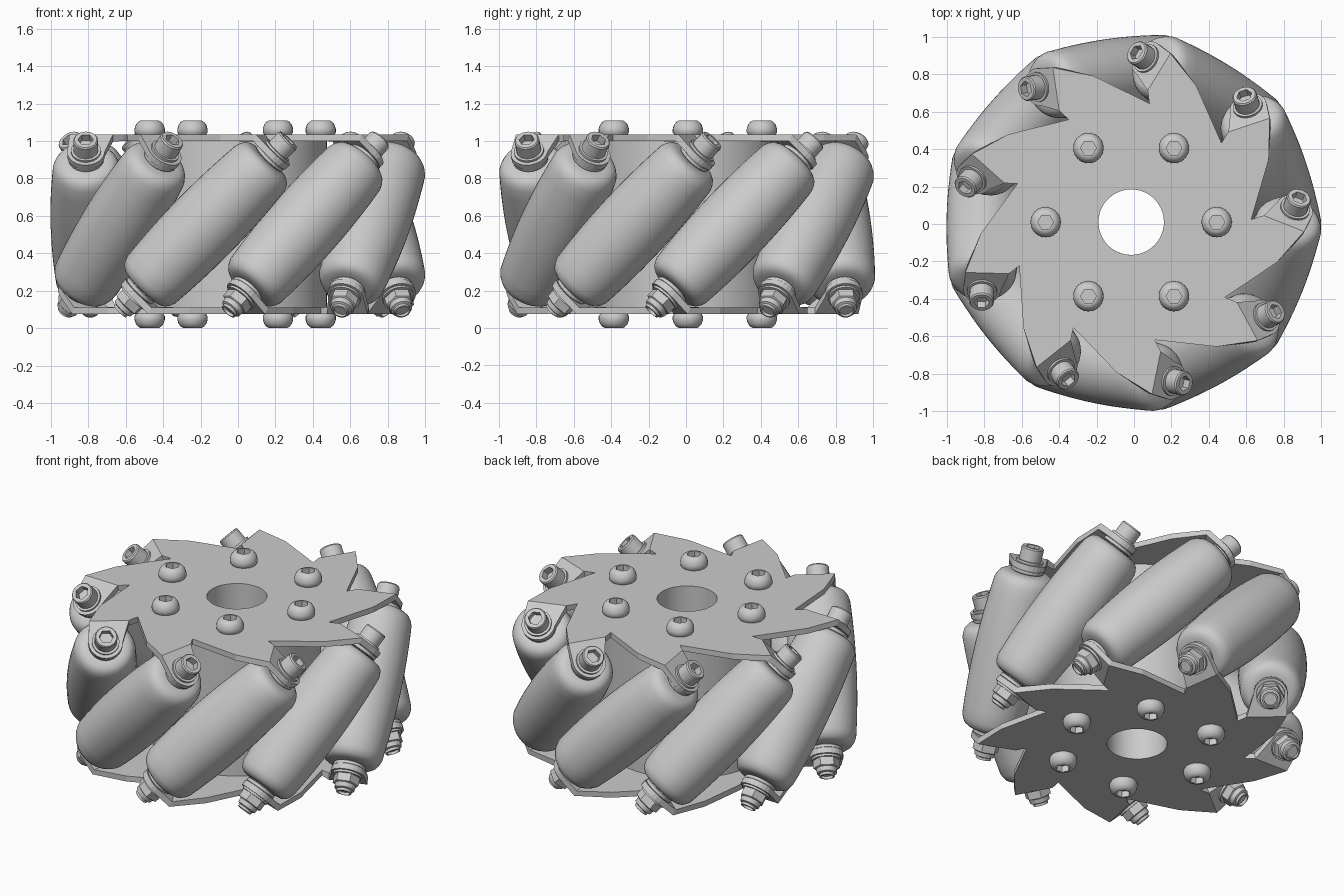
import bpy, bmesh
from math import sin, cos, pi, radians, sqrt, atan2
from mathutils import Matrix

if "Cube" in bpy.data.objects:
    bpy.data.objects.remove(bpy.data.objects["Cube"])

COUNT = 9                     # rollers around the wheel
STEP = 2 * pi / COUNT
START = radians(-21.6)        # direction of the first roller
AXLE = 0.787                  # wheel axis to roller axis
HALF = 0.48                   # outer face of the side plates from mid height
THICK = 0.035
CENTRE = Matrix.Translation((-0.015, 0.01, 0.555))
FLIP = Matrix.Rotation(pi, 4, 'X')

grey = bpy.data.materials.new("plain_grey")
grey.use_nodes = True
grey.diffuse_color = (0.6, 0.6, 0.6, 1)
for node in grey.node_tree.nodes:
    if node.type == 'BSDF_PRINCIPLED':
        node.inputs["Base Color"].default_value = (0.6, 0.6, 0.6, 1)


def to_mesh(bm, name):
    bmesh.ops.remove_doubles(bm, verts=bm.verts, dist=1e-5)
    mesh = bpy.data.meshes.new(name)
    bm.to_mesh(mesh)
    bm.free()
    mesh.materials.append(grey)
    return mesh


def place(mesh, name, matrix):
    obj = bpy.data.objects.new(name, mesh)
    obj.matrix_world = CENTRE @ matrix
    bpy.context.collection.objects.link(obj)
    return obj


def lathe(name, profile, segs=24, closed=False):
    """Turn (radius, height[, hexagonal]) points around z."""
    bm = bmesh.new()
    rings = []
    for r, z, *hexagonal in profile:
        ring = []
        for i in range(segs):
            a = 2 * pi * i / segs
            k = cos(pi / 6) / cos(a % (pi / 3) - pi / 6) if hexagonal else 1
            ring.append(bm.verts.new((r * k * cos(a), r * k * sin(a), z)))
        rings.append(ring)
    pairs = list(zip(rings, rings[1:]))
    if closed:
        pairs.append((rings[-1], rings[0]))
    for low, high in pairs:
        for i in range(segs):
            j = (i + 1) % segs
            bm.faces.new((low[i], low[j], high[j], high[i]))
    if not closed:
        bm.faces.new(rings[0][::-1])
        bm.faces.new(rings[-1])
    bmesh.ops.recalc_face_normals(bm, faces=bm.faces)
    return to_mesh(bm, name)


def spin(k):
    return Matrix.Rotation(START + k * STEP, 4, 'Z')


# Barrel roller: gently crowned, with rounded ends and short necks
def crown(s):
    return 0.2 - 0.115 * s * s


body = [(crown(s), s) for s in [-0.42 + 0.07 * i for i in range(13)]]
end = [(0.17, 0.445), (0.157, 0.465), (0.137, 0.478), (0.11, 0.483), (0.06, 0.483), (0.06, 0.515)]
roller = lathe("roller", [(r, -s) for r, s in end[::-1]] + body + end, 48)

# Small fasteners on each roller axle
washer = lathe("washer", [(0.09, 0.487), (0.095, 0.491), (0.095, 0.508), (0.09, 0.514)])
cap_bolt = lathe("cap_bolt", [
    (0.08, 0.545), (0.08, 0.56), (0.066, 0.56), (0.066, 0.632), (0.06, 0.64),
    (0.042, 0.64, True), (0.042, 0.595, True)])
lock_nut = lathe("lock_nut", [
    (0.085, -0.545), (0.085, -0.56), (0.078, -0.56, True), (0.078, -0.608, True),
    (0.062, -0.613), (0.058, -0.64), (0.045, -0.645), (0.045, -0.66), (0.036, -0.662),
    (0.036, -0.645)])

for k in range(COUNT):
    axis = spin(k) @ Matrix.Translation((AXLE, 0, 0)) @ Matrix.Rotation(-pi / 4, 4, 'X')
    place(roller, f"roller_{k + 1}", axis)
    place(washer, f"upper_washer_{k + 1}", axis)
    place(washer, f"lower_washer_{k + 1}", axis @ FLIP)
    place(cap_bolt, f"cap_bolt_{k + 1}", axis)
    place(lock_nut, f"lock_nut_{k + 1}", axis)

# Central hub tube
inner = HALF - THICK
hub = lathe("hub", [(0.49, -inner), (0.49, inner), (0.176, inner), (0.176, -inner)], 90, True)
place(hub, "hub", Matrix())

# Domed hub bolts with hexagonal sockets
dome = lathe("hub_bolt", [
    (0.074, HALF), (0.081, HALF + 0.012), (0.081, HALF + 0.03), (0.074, HALF + 0.052),
    (0.062, HALF + 0.067), (0.048, HALF + 0.075), (0.042, HALF + 0.075, True),
    (0.042, HALF + 0.035, True)])
for i in range(6):
    turn = Matrix.Rotation(i * pi / 3, 4, 'Z') @ Matrix.Translation((0.457, 0, 0))
    place(dome, f"upper_hub_bolt_{i + 1}", turn)
    place(dome, f"lower_hub_bolt_{i + 1}", turn @ FLIP)

# Saw-toothed side plate with tabs folded down square to the roller axes
bm = bmesh.new()
fold = 0.547 * sqrt(2) - HALF
reach = (0.547 / sqrt(2) - fold) * sqrt(2)
notch_r, notch_a = 0.642, radians(-17.1)
for k in range(COUNT):
    turn = spin(k)

    def vert(u, t, z=HALF):
        return bm.verts.new(turn @ Matrix.Translation((u, t, z)).to_translation())

    def polar(r, a):
        return vert(r * cos(a), r * sin(a))

    bore = [polar(0.175, notch_a + STEP * i / 5) for i in range(6)]
    root, next_root = polar(notch_r, notch_a), polar(notch_r, notch_a + STEP)
    fold_out, fold_in = vert(0.878, fold), vert(0.645, fold)
    outline = [root, vert(0.803, 0.086), fold_out, fold_in, next_root]
    bm.faces.new(outline + bore[::-1])
    tip = []
    for i in range(13):
        a = pi * i / 12
        w = (reach + 0.1 * sin(a)) / sqrt(2)
        tip.append(vert(AXLE + 0.1 * cos(a), fold + w, HALF - w))
    bm.faces.new([fold_out] + tip + [fold_in])
plate = to_mesh(bm, "side_plate")

about_roller = spin(0) @ FLIP @ spin(0).inverted()
plates = [place(plate, "upper_plate", Matrix()), place(plate, "lower_plate", about_roller)]
for obj in plates:
    solid = obj.modifiers.new("thickness", 'SOLIDIFY')
    solid.thickness = THICK
    solid.offset = -1
    solid.use_even_offset = True

# Smooth the turned parts, keeping hard edges
bpy.ops.object.select_all(action='DESELECT')
for obj in (o for o in bpy.context.collection.objects if o.type == 'MESH' and o not in plates):
    obj.select_set(True)
    bpy.context.view_layer.objects.active = obj
bpy.ops.object.shade_smooth_by_angle(angle=radians(32))
